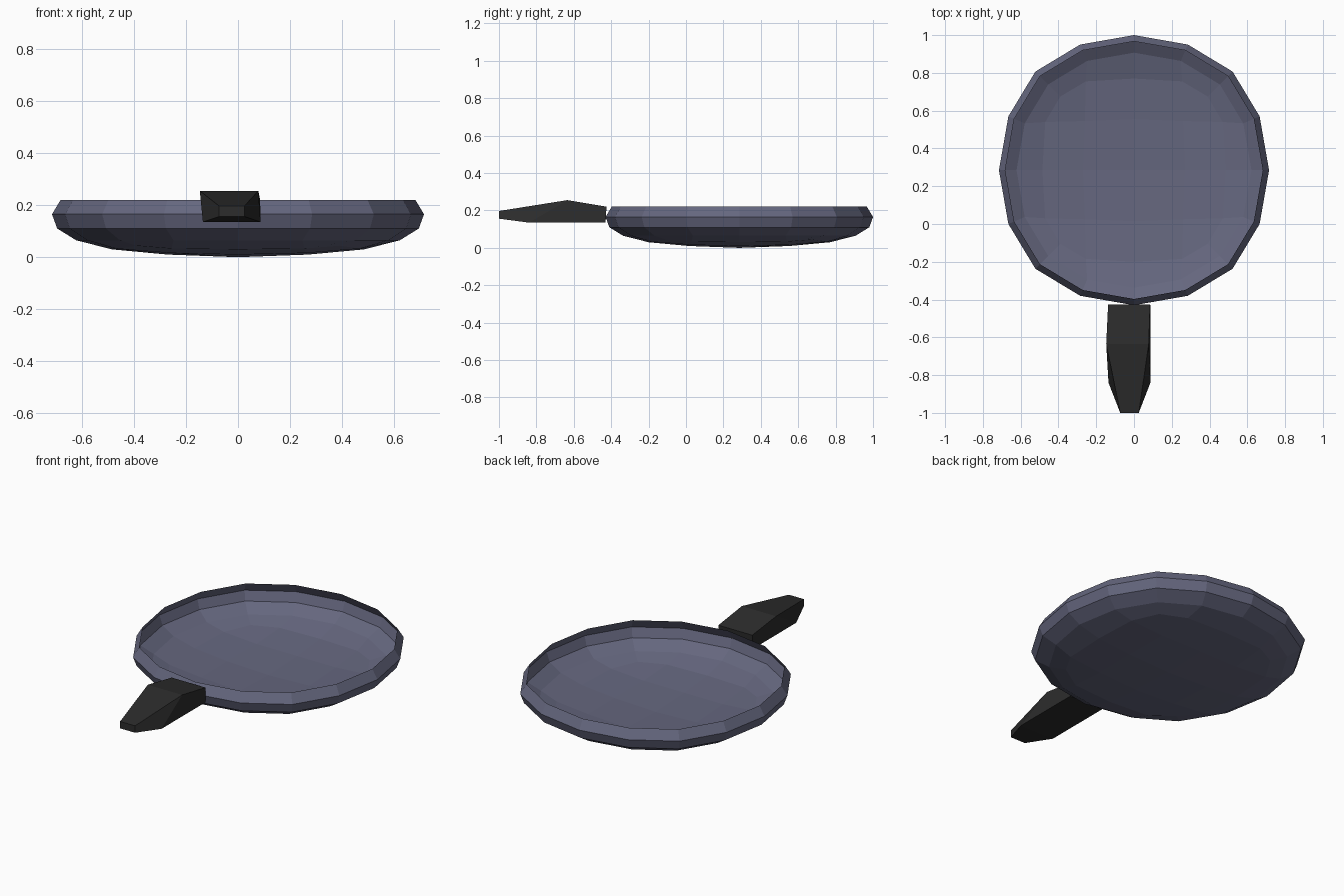
import bpy, bmesh, math

if "Cube" in bpy.data.objects:
    bpy.data.objects.remove(bpy.data.objects["Cube"])

CY = 0.285  # pan centre along y


def finish(name, bm, color):
    mesh = bpy.data.meshes.new(name)
    bm.to_mesh(mesh)
    bm.free()
    obj = bpy.data.objects.new(name, mesh)
    bpy.context.collection.objects.link(obj)
    mat = bpy.data.materials.new(name + "_paint")
    mat.diffuse_color = color
    mat.use_nodes = True
    mat.node_tree.nodes["Principled BSDF"].inputs["Base Color"].default_value = mat.diffuse_color
    mesh.materials.append(mat)
    return obj


# Sixteen-sided outline, slightly fuller on the diagonals
quarter = [(0.715, 0), (0.665, 0.285), (0.522, 0.522), (0.285, 0.665)]
outline = []
for q in range(4):
    c, s = [(1, 0), (0, 1), (-1, 0), (0, -1)][q]
    outline += [(c * x - s * y, s * x + c * y) for x, y in quarter]

# Pan: a thin single-sheet bowl with a quad-grid floor and ringed wall
bm = bmesh.new()


def ring(radius, z):
    k = radius / 0.715
    return [bm.verts.new((x * k, CY + y * k, z)) for x, y in outline]


# Floor: 5 x 5 points, the outer ones a rounded square
floor = {}
for i in range(-2, 3):
    for j in range(-2, 3):
        a, b = sorted((abs(i), abs(j)))
        r, z = {(0, 0): (None, 0.0), (0, 1): (0.27, 0.01), (1, 1): (0.26, 0.016),
                (0, 2): (0.485, 0.03), (1, 2): (0.47, 0.033), (2, 2): (0.39, 0.044)}[(a, b)]
        step = lambda n: 0 if n == 0 else math.copysign(0.255 if abs(n) == 1 and b == 2 else r, n)
        x, y = (0, 0) if r is None else (step(i), step(j))
        floor[i, j] = bm.verts.new((x, CY + y, z))
for i in range(-2, 2):
    for j in range(-2, 2):
        bm.faces.new([floor[i, j], floor[i + 1, j], floor[i + 1, j + 1], floor[i, j + 1]])

# Wall rings up to the inward-leaning rim
edge = [(2, 0), (2, 1), (2, 2), (1, 2)]
lower = []
for q in range(4):
    c, s = [(1, 0), (0, 1), (-1, 0), (0, -1)][q]
    lower += [floor[c * i - s * j, s * i + c * j] for i, j in edge]
for radius, z in [(0.622, 0.065), (0.695, 0.11), (0.715, 0.165), (0.682, 0.22)]:
    upper = ring(radius, z)
    for n in range(16):
        m = (n + 1) % 16
        bm.faces.new([lower[n], lower[m], upper[m], upper[n]])
    lower = upper
bmesh.ops.recalc_face_normals(bm, faces=bm.faces)
if sum(f.normal.z for f in bm.faces if f.calc_center_median().z < 0.05) > 0:
    bmesh.ops.reverse_faces(bm, faces=bm.faces)
finish("pan", bm, (0.13, 0.135, 0.21, 1))

# Handle: three slanted rectangular sections
# (x left, x right, z, y) for bottom and top of each section
sections = [((-0.135, 0.087, 0.135, -0.43), (-0.137, 0.085, 0.22, -0.425)),
            ((-0.135, 0.087, 0.135, -0.84), (-0.147, 0.078, 0.255, -0.635)),
            ((-0.073, 0.025, 0.156, -1.0), (-0.073, 0.025, 0.197, -1.0))]
bm = bmesh.new()
loops = []
for (bl, br, bz, by), (tl, tr, tz, ty) in sections:
    loops.append([bm.verts.new(p) for p in
                  ((bl, by, bz), (br, by, bz), (tr, ty, tz), (tl, ty, tz))])
for a, b in zip(loops, loops[1:]):
    for n in range(4):
        m = (n + 1) % 4
        bm.faces.new([a[n], a[m], b[m], b[n]])
bm.faces.new(loops[0])
bm.faces.new(loops[-1])
bmesh.ops.recalc_face_normals(bm, faces=bm.faces)
finish("handle", bm, (0.025, 0.025, 0.025, 1))
